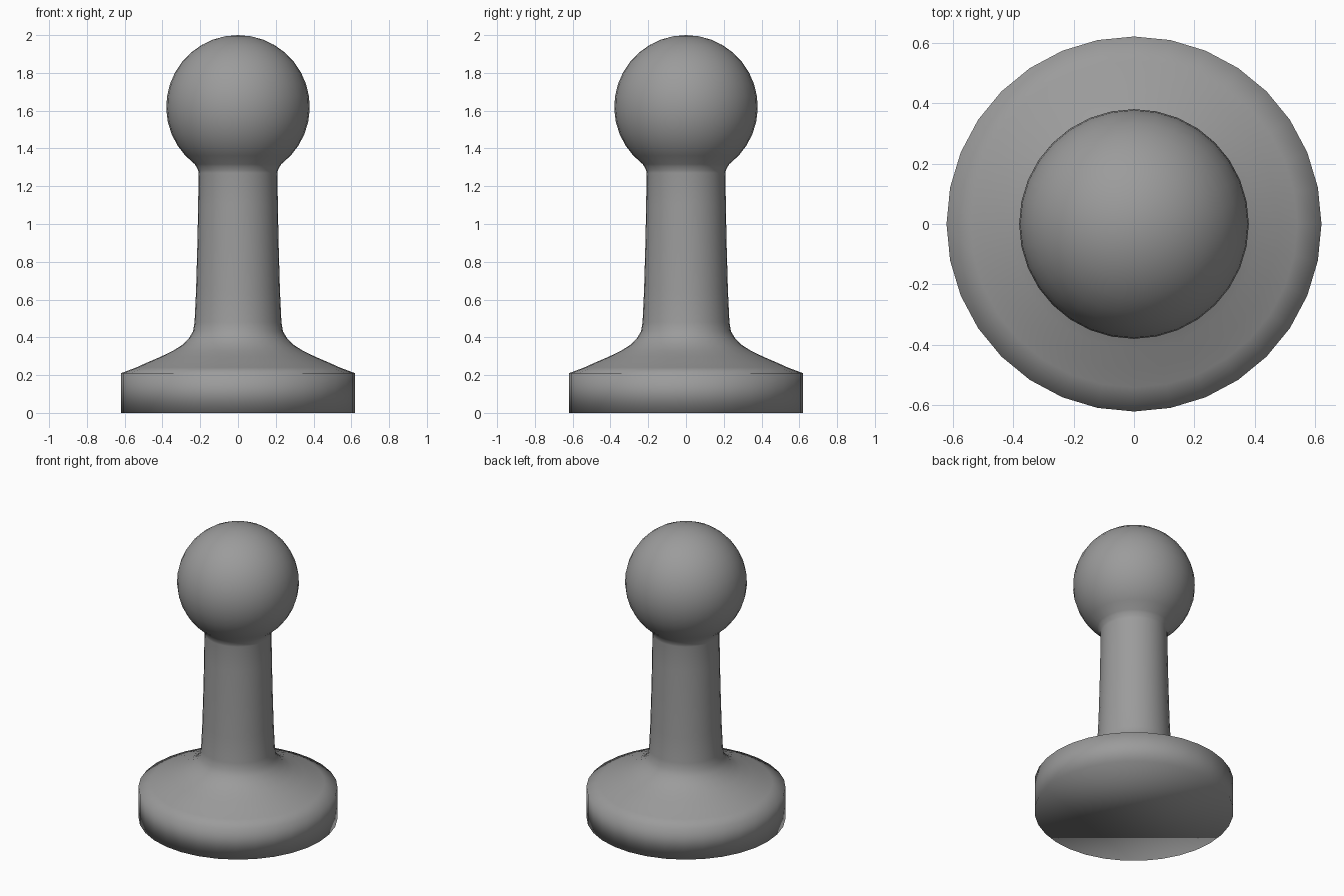
import bpy, bmesh, math

if "Cube" in bpy.data.objects:
    bpy.data.objects.remove(bpy.data.objects["Cube"])

SIDES = 32

# Half profile (radius, height): foot, flared collar, stem, neck
profile = [(0.62, 0.0), (0.62, 0.21), (0.54, 0.24), (0.48, 0.267), (0.41, 0.297),
           (0.345, 0.328), (0.292, 0.362), (0.258, 0.398), (0.238, 0.432),
           (0.23, 0.48), (0.222, 0.65), (0.215, 0.9), (0.211, 1.1),
           (0.209, 1.27), (0.211, 1.285), (0.222, 1.305)]
# Ball head
R, CZ = 0.38, 1.62
start, steps = math.radians(-53), 14
for i in range(steps):
    a = start + (math.pi / 2 - start) * i / steps
    profile.append((R * math.cos(a), CZ + R * math.sin(a)))

bm = bmesh.new()
rings = [[bm.verts.new((r * math.cos(math.tau * k / SIDES), r * math.sin(math.tau * k / SIDES), z))
          for k in range(SIDES)] for r, z in profile]
for a, b in zip(rings, rings[1:]):
    for k in range(SIDES):
        n = (k + 1) % SIDES
        bm.faces.new((a[k], a[n], b[n], b[k]))
# Crown of the ball and closed underside
top = bm.verts.new((0, 0, CZ + R))
for k in range(SIDES):
    bm.faces.new((rings[-1][k], rings[-1][(k + 1) % SIDES], top))
bm.faces.new(rings[0][::-1])
for f in bm.faces:
    f.smooth = True

mesh = bpy.data.meshes.new("game_piece")
bm.to_mesh(mesh)
bm.free()
mat = bpy.data.materials.new("mid grey")
mat.diffuse_color = (0.33, 0.33, 0.33, 1)
mat.use_nodes = True
mat.node_tree.nodes["Principled BSDF"].inputs["Base Color"].default_value = mat.diffuse_color
mesh.materials.append(mat)
obj = bpy.data.objects.new("game_piece", mesh)
bpy.context.collection.objects.link(obj)
